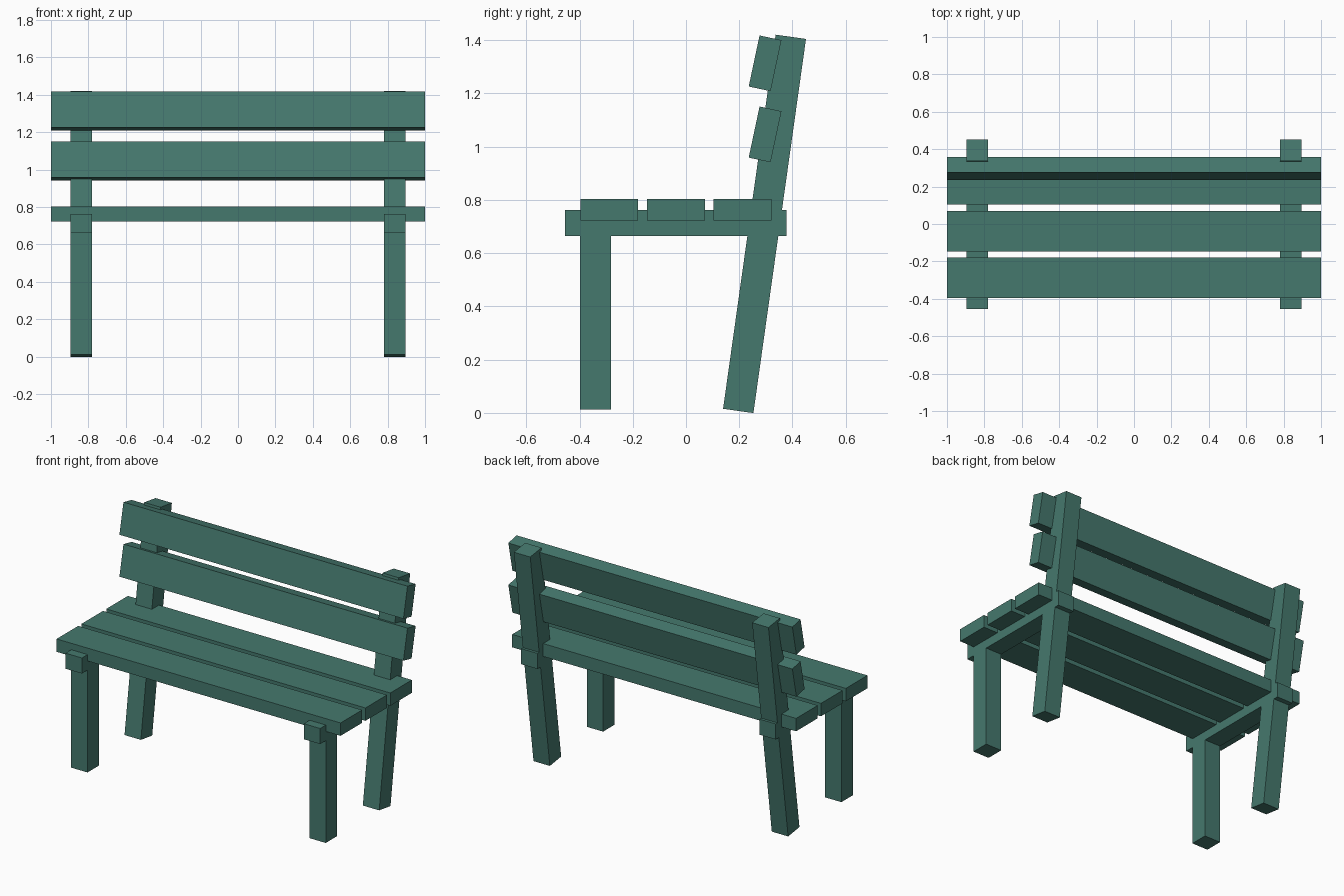
import bpy
from math import radians

if "Cube" in bpy.data.objects:
    bpy.data.objects.remove(bpy.data.objects["Cube"])

paint = bpy.data.materials.new("green_paint")
paint.diffuse_color = (0.06, 0.19, 0.155, 1)
paint.use_nodes = True
paint.node_tree.nodes["Principled BSDF"].inputs["Base Color"].default_value = paint.diffuse_color


def board(name, size, centre, lean=0.0):
    """Box of the given size; lean tips its top towards the back (degrees)."""
    bpy.ops.mesh.primitive_cube_add(size=1, location=centre)
    ob = bpy.context.object
    ob.name = name
    ob.scale = size
    bpy.ops.object.transform_apply(location=False, rotation=False, scale=True)
    ob.rotation_euler.x = radians(-lean)
    ob.data.materials.append(paint)
    return ob


POST = 0.115      # thickness of legs and rails
LEG_X = 0.839     # distance of the side frames from the middle

# Side frames: straight front leg, leaning back post, seat rail
for side, x in (("left", -LEG_X), ("right", LEG_X)):
    board(f"front_leg_{side}", (POST, POST, 0.657), (x, -0.34, 0.3415))
    board(f"back_post_{side}", (POST, POST, 1.419), (x, 0.295, 0.71), lean=8)
    board(f"seat_rail_{side}", (POST, 0.832, 0.099), (x, -0.038, 0.7135))

# Seat slats
for i in range(3):
    board(f"seat_slat_{i + 1}", (2.0, 0.217, 0.082), (0, -0.288 + 0.25 * i, 0.763))

# Backrest slats, leaning a little more than the posts
for i, z in enumerate((1.046, 1.313)):
    board(f"back_slat_{i + 1}", (2.0, 0.084, 0.196), (0, 0.297, z), lean=12)
